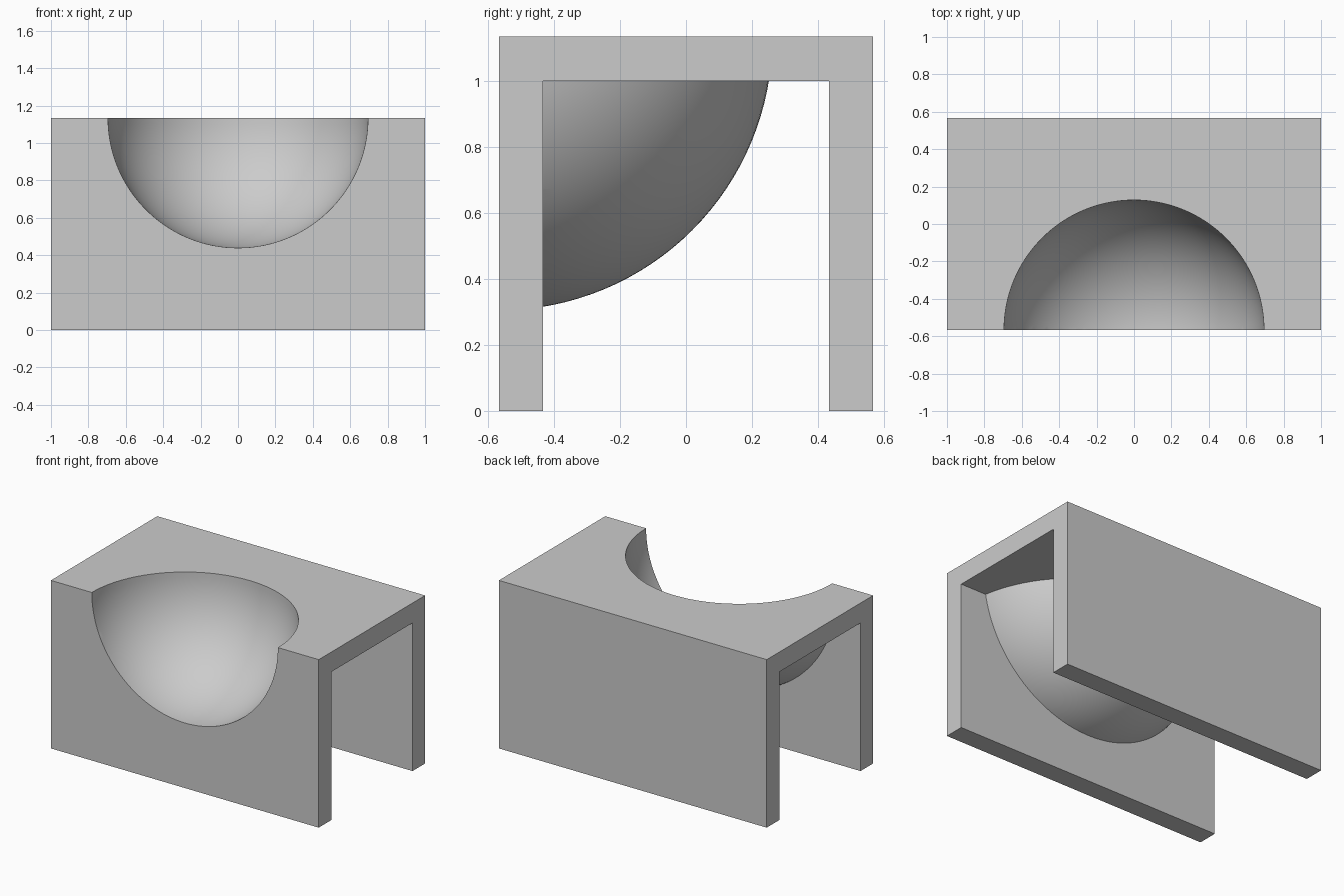
import bpy
import math

LENGTH, SIDE, WALL = 2.0, 1.134, 0.134
RADIUS = 0.695
CORNER = (0, -SIDE / 2, SIDE)

if "Cube" in bpy.data.objects:
    bpy.data.objects.remove(bpy.data.objects["Cube"], do_unlink=True)

grey = bpy.data.materials.new("plain grey")
grey.use_nodes = True
grey.diffuse_color = (0.6, 0.6, 0.6, 1)
grey.node_tree.nodes["Principled BSDF"].inputs["Base Color"].default_value = grey.diffuse_color


def finish(obj, name):
    obj.name = name
    obj.data.materials.append(grey)
    return obj


def box(name, size, centre):
    bpy.ops.mesh.primitive_cube_add(size=1, location=centre)
    obj = bpy.context.object
    obj.scale = size
    bpy.ops.object.transform_apply(location=True, scale=True)
    return finish(obj, name)


def ball(name, radius):
    bpy.ops.mesh.primitive_uv_sphere_add(segments=128, ring_count=64, radius=radius, location=CORNER)
    bpy.ops.object.transform_apply(location=True)
    return finish(bpy.context.object, name)


def cut(target, cutter):
    mod = target.modifiers.new("cut", "BOOLEAN")
    mod.operation = "DIFFERENCE"
    mod.solver = "EXACT"
    mod.object = cutter
    bpy.context.view_layer.objects.active = target
    bpy.ops.object.modifier_apply(modifier=mod.name)
    bpy.data.objects.remove(cutter, do_unlink=True)


# Tunnel space under the channel, leaving room for the bowl shell
tunnel = box("tunnel_cutter", (LENGTH + 1, SIDE - 2 * WALL, SIDE - WALL + 1),
             (0, 0, (SIDE - WALL - 1) / 2))
cut(tunnel, ball("shell_cutter", RADIUS + WALL))

# Channel block with the quarter bowl scooped from its top front edge
channel = box("channel_with_bowl", (LENGTH, SIDE, SIDE), (0, 0, SIDE / 2))
cut(channel, tunnel)
cut(channel, ball("bowl_cutter", RADIUS))

bpy.ops.object.select_all(action="DESELECT")
channel.select_set(True)
bpy.context.view_layer.objects.active = channel
bpy.ops.object.shade_smooth_by_angle(angle=math.radians(25))
